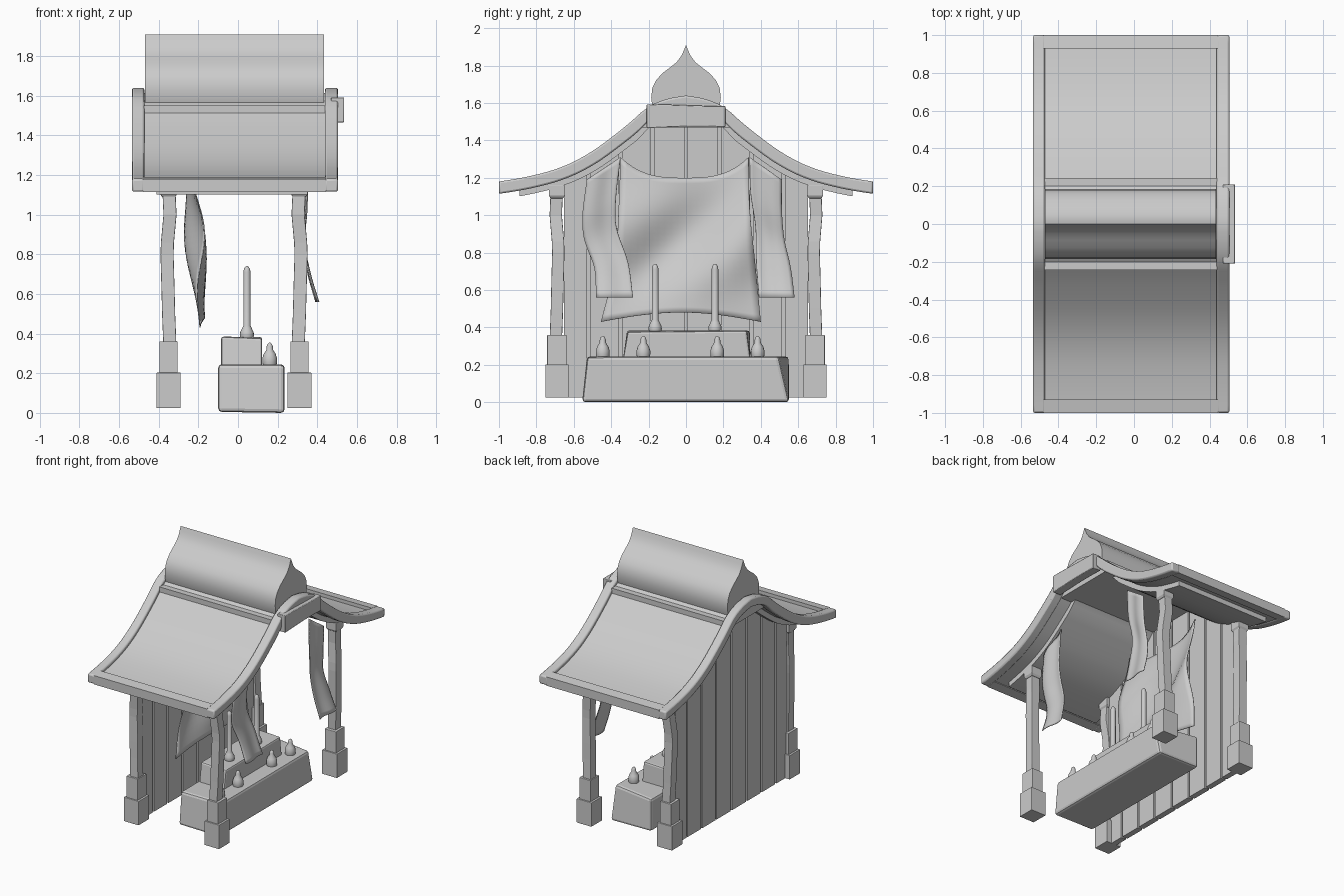
import bpy, bmesh
from math import pi, sin, cos, sqrt

if "Cube" in bpy.data.objects:
    bpy.data.objects.remove(bpy.data.objects["Cube"])


def interp(pts, t):
    # smooth Catmull-Rom style lookup through (t, value) points in ascending t
    t = max(pts[0][0], min(pts[-1][0], t))
    n = len(pts)
    for i in range(n - 1):
        if t <= pts[i + 1][0]:
            break
    (a, p), (b, q) = pts[i], pts[i + 1]
    h, s = b - a, (t - a) / (b - a)

    def slope(k):
        lo, hi = max(k - 1, 0), min(k + 1, n - 1)
        return (pts[hi][1] - pts[lo][1]) / (pts[hi][0] - pts[lo][0])
    return ((2*s**3 - 3*s**2 + 1) * p + (s**3 - 2*s**2 + s) * h * slope(i)
            + (3*s**2 - 2*s**3) * q + (s**3 - s**2) * h * slope(i + 1))


def make(name, verts, faces, bevel=0, smooth=True):
    me = bpy.data.meshes.new(name)
    me.from_pydata(verts, [], faces)
    bm = bmesh.new()
    bm.from_mesh(me)
    bmesh.ops.recalc_face_normals(bm, faces=bm.faces)
    bm.to_mesh(me)
    bm.free()
    ob = bpy.data.objects.new(name, me)
    bpy.context.collection.objects.link(ob)
    if bevel:
        m = ob.modifiers.new("bevel", 'BEVEL')
        m.width, m.segments, m.limit_method = bevel, 2, 'ANGLE'
        m.angle_limit = 0.7
    if smooth:
        bpy.ops.object.select_all(action='DESELECT')
        bpy.context.view_layer.objects.active = ob
        ob.select_set(True)
        bpy.ops.object.shade_smooth_by_angle(angle=0.6)
    return ob


def loft(name, rings, bevel=0, smooth=False):
    n = len(rings[0])
    verts = [p for r in rings for p in r]
    faces = [(k*n + i, k*n + (i+1) % n, (k+1)*n + (i+1) % n, (k+1)*n + i)
             for k in range(len(rings) - 1) for i in range(n)]
    faces += [tuple(range(n)), tuple(range(len(verts) - n, len(verts)))]
    return make(name, verts, faces, bevel, smooth)


def rect(x0, x1, y0, y1, z):
    return [(x0, y0, z), (x1, y0, z), (x1, y1, z), (x0, y1, z)]


def square(x, y, z, r):
    return rect(x - r, x + r, y - r, y + r, z)


def box(name, x0, x1, y0, y1, z0, z1, bevel=0):
    return loft(name, [rect(x0, x1, y0, y1, z) for z in (z0, z1)], bevel)


def slab(name, top, bottom, x0, x1, bevel=0):
    # strip of (y, z) stations, closed as a solid between x0 and x1
    rings = [[(x0, a[0], a[1]), (x1, a[0], a[1]), (x1, b[0], b[1]), (x0, b[0], b[1])]
             for a, b in zip(top, bottom)]
    return loft(name, rings, bevel, True)


# Roof curve
ROOF = [(0, 1.64), (.1, 1.622), (.2, 1.58), (.3, 1.495), (.4, 1.415), (.5, 1.343),
        (.6, 1.286), (.7, 1.245), (.8, 1.217), (.9, 1.196), (1, 1.18)]


def roof(y, depth=0):
    y = abs(y)
    s = (interp(ROOF, y + .01) - interp(ROOF, y - .01)) / .02
    return interp(ROOF, y) - depth * sqrt(1 + s * s)


def roof_line(half, depth, n=48):
    return [(y, roof(y, depth)) for y in (half * (2*i/n - 1) for i in range(n + 1))]


for nm, x0, x1 in (("back", -.535, -.472), ("front", .438, .505)):
    slab(nm + "_bargeboard", roof_line(1, 0), roof_line(1, .065), x0, x1, .01)
slab("roof_panel", roof_line(.97, .025), roof_line(.97, .06), -.49, .455)
slab("roof_underlayer", roof_line(.89, .06), roof_line(.89, .095), -.41, .35)
for s in (-1, 1):
    ys = [s * (.93 + .07 * i / 3) for i in range(4)]
    slab("eave_rim", [(y, roof(y)) for y in ys], [(y, roof(y, .065)) for y in ys], -.48, .445)

# Ridge with onion profile on a stepped base
ONION = [(.168, 1.54), (.18, 1.58), (.186, 1.63), (.18, 1.68), (.16, 1.722), (.125, 1.76),
         (.085, 1.79), (.05, 1.818), (.026, 1.85), (.012, 1.88), (0, 1.91)]
outline = ONION + [(-y, z) for y, z in reversed(ONION[:-1])]
loft("ridge", [[(x, y, z) for y, z in outline] for x in (-.47, .435)], 0, True)
box("ridge_base", -.475, .44, -.243, .243, 1.47, 1.55)

# Sign board under the gable
ys = [-.21 + .42 * i / 12 for i in range(13)]
slab("sign_board", [(y, 1.588 - .004 * sin(9 * y)) for y in ys],
     [(y, 1.47 + .005 * sin(9 * y + 1)) for y in ys], .47, .535, .004)

# Back wall planks and backing
edges = [-.66, -.52, -.35, -.18, 0, .18, .35, .52, .66]


def wall(name, a, b, x0, x1):
    ys = [a + (b - a) * i / 6 for i in range(7)]
    slab(name, [(y, roof(y, .08)) for y in ys], [(y, .025) for y in ys], x0, x1)


for a, b in zip(edges, edges[1:]):
    wall("wall_plank", a + .008, b - .008, -.372, -.33)
for a, b in ((-.65, 0), (0, .65)):
    wall("wall_backing", a, b, -.358, -.344)

# Crooked posts with stepped feet and caps
BEND = [(.35, .006), (.5, .0), (.62, -.003), (.8, -.008), (.86, -.006), (1.0, .007), (1.11, .002)]
for x, dx in ((-.35, 1), (.31, -1)):
    for s in (-1, 1):
        y = s * .69
        loft("post", [square(x + o * dx, y + s * o * .9, z, .033) for z, o in BEND], .004)
        box("post_foot", x - .061, x + .061, y - .062, y + .062, .025, .203, .003)
        box("post_collar", x - .046, x + .046, y - .052, y + .052, .2, .36, .003)
        loft("post_cap", [square(x, y, z, r) for z, r in
                          ((1.09, .034), (1.105, .043), (1.16, .043))], .003)

# Altar: two tapered stone steps
loft("altar_base", [
    [(-.1, -.555, .005), (.235, -.555, 0), (.235, .552, 0), (-.1, .552, .005)],
    [(-.1, -.53, .245), (.235, -.528, .243), (.235, .495, .245), (-.1, .552, .245)]], .018)
loft("altar_step", [
    rect(-.085, .122, -.337, .345, .23),
    [(-.085, -.315, .385), (.122, -.312, .377), (.122, .325, .383), (-.085, .34, .383)]], .012)


# Turned candles and bottles
def turned(name, x, y, prof, n=16):
    loft(name, [[(x + r * cos(2*pi*i/n), y + r * sin(2*pi*i/n), z) for i in range(n)]
                for r, z in prof], 0, True)


for y in (-.165, .155):
    turned("tall_candle", .045, y, [(.03, .37), (.036, .39), (.034, .407), (.024, .428), (.018, .44),
                                    (.018, .71), (.015, .728), (.005, .74)])
for y in (-.445, -.228, .167, .383):
    turned("bottle", .16, y, [(.033, .235), (.037, .255), (.037, .275), (.03, .298), (.017, .318),
                              (.016, .335), (.011, .348), (.003, .354)])


# Hanging cloths
def cloth(name, left, right, ztop, zbot, xf, nu=20, nv=24):
    verts = []
    for j in range(nv + 1):
        v = j / nv
        for i in range(nu + 1):
            u = i / nu
            z = ztop(u) + (zbot(u) - ztop(u)) * v
            a, b = interp(left, v), interp(right, v)
            verts.append((xf(u, v), a + (b - a) * u, z))
    w = nu + 1
    faces = [(j*w + i, j*w + i + 1, (j+1)*w + i + 1, (j+1)*w + i)
             for j in range(nv) for i in range(nu)]
    ob = make(name, verts, faces)
    m = ob.modifiers.new("thickness", 'SOLIDIFY')
    m.thickness, m.offset = .005, 0


cloth("back_cloth", [(0, -.35), (.3, -.36), (.65, -.38), (1, -.455)],
      [(0, .335), (.3, .34), (.65, .37), (1, .4)],
      lambda u: 1.2 + .11 * abs(2*u - 1) ** 3, lambda u: .43 + .05 * sin(pi * u),
      lambda u, v: -.25 + .07 * v + (.012 + .04 * sin(pi * v) ** 2) * cos(2*pi*u + 5*v - 2))
SWAY = [(0, .345), (.3, .34), (.55, .328), (.8, .36), (1, .4)]
cloth("left_curtain", [(0, -.53), (.3, -.553), (.5, -.545), (.75, -.49), (1, -.48)],
      [(0, -.35), (.3, -.375), (.5, -.372), (.75, -.31), (1, -.283)],
      lambda u: 1.19 + .12 * u, lambda u: .56,
      lambda u, v: interp(SWAY, v) + .008 * sin(2*pi*u), 10)
cloth("right_curtain", [(0, .34), (.25, .345), (.5, .372), (.75, .376), (1, .39)],
      [(0, .512), (.25, .512), (.5, .525), (.75, .56), (1, .58)],
      lambda u: 1.31 - .12 * u, lambda u: .56,
      lambda u, v: interp(SWAY, v) - .008 * sin(2*pi*u), 10)
